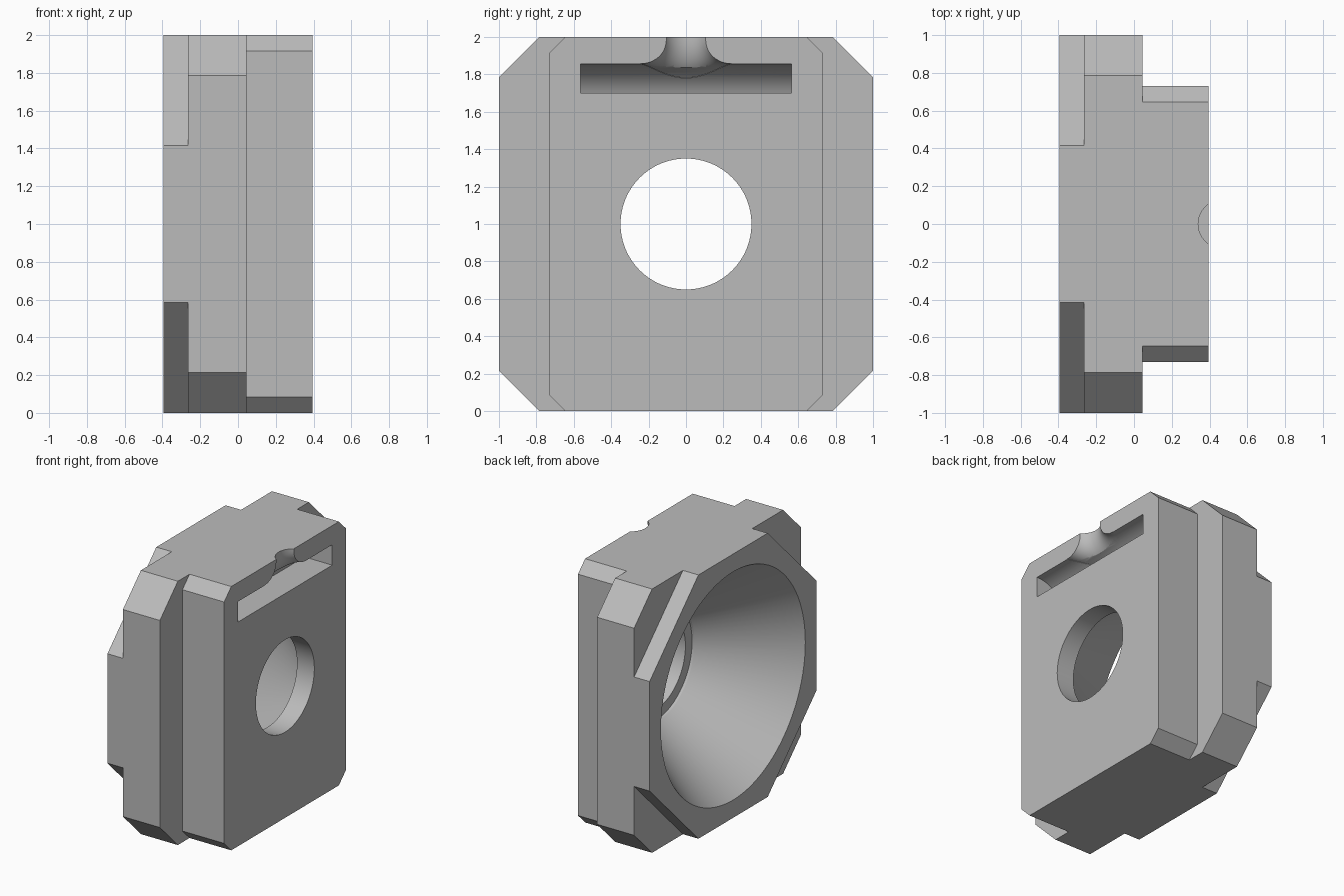
import bpy, bmesh, math
from math import sin, cos, pi, sqrt

default = bpy.data.objects.get("Cube")
if default:
    bpy.data.objects.remove(default, do_unlink=True)

grey = bpy.data.materials.new("plain_grey")
grey.use_nodes = True
colour = (0.5, 0.5, 0.5, 1)
grey.diffuse_color = colour
grey.node_tree.nodes["Principled BSDF"].inputs["Base Color"].default_value = colour

FRONT = 0.395   # half thickness along x
MID = 1.0       # height of the bore axis


def make(name, rings):
    """Skin a list of equal-length closed rings and cap both ends."""
    bm = bmesh.new()
    loops = [[bm.verts.new(p) for p in ring] for ring in rings]
    n = len(loops[0])
    for a, b in zip(loops, loops[1:]):
        for i in range(n):
            j = (i + 1) % n
            bm.faces.new((a[i], a[j], b[j], b[i]))
    bm.faces.new(loops[0])
    bm.faces.new(loops[-1])
    bmesh.ops.recalc_face_normals(bm, faces=bm.faces)
    mesh = bpy.data.meshes.new(name)
    bm.to_mesh(mesh)
    bm.free()
    mesh.materials.append(grey)
    obj = bpy.data.objects.new(name, mesh)
    bpy.context.collection.objects.link(obj)
    return obj


def slab(name, x0, x1, half, cut):
    """Rectangular plate with chamfered corners, thick along x."""
    k = 1 - cut
    s = half - cut
    outline = [(s, 1), (half, k), (half, -k), (s, -1),
               (-s, -1), (-half, -k), (-half, k), (-s, 1)]
    return make(name, [[(x, y, MID + z) for y, z in outline] for x in (x0, x1)])


def bore(name, profile, n=96):
    """Turned shape around the x axis from (x, radius) pairs."""
    return make(name, [[(x, r * cos(2 * pi * i / n), MID + r * sin(2 * pi * i / n))
                        for i in range(n)] for x, r in profile])


def combine(target, tool, operation):
    mod = target.modifiers.new(operation.lower(), "BOOLEAN")
    mod.operation = operation
    mod.solver = "EXACT"
    mod.object = tool
    bpy.context.view_layer.objects.active = target
    bpy.ops.object.modifier_apply(modifier=mod.name)
    bpy.data.objects.remove(tool, do_unlink=True)


# Three stacked plates
body = slab("mount_block", -0.265, 0.045, 1.0, 0.215)
combine(body, slab("rear_plate", -FRONT, -0.1, 1.0, 0.585), "UNION")
combine(body, slab("front_plate", -0.1, FRONT, 0.73, 0.085), "UNION")

# Conical recess, small seat and through hole
cone_slope = (0.865 - 0.43) / 0.625
combine(body, bore("cone_cutter", [(-0.5, 0.865 + cone_slope * 0.105), (0.23, 0.43),
                                   (0.25, 0.43), (0.25, 0.35), (0.5, 0.35)]), "DIFFERENCE")

# Slot with an arched roof and level floor
ROOF_R, ROOF_Z, FLOOR = 0.2535, 1.6015, 1.70


def roof(depth):
    return ROOF_Z + sqrt(ROOF_R ** 2 - max(depth, 0) ** 2)


deep = math.acos((FLOOR - ROOF_Z) / ROOF_R)
section = [(FRONT - ROOF_R * sin(deep * i / 20), ROOF_Z + ROOF_R * cos(deep * i / 20))
           for i in range(21)]
section += [(FRONT + 0.1, FLOOR), (FRONT + 0.1, roof(0))]
combine(body, make("slot_cutter", [[(x, y, z) for x, z in section]
                                   for y in (-0.565, 0.565)]), "DIFFERENCE")

# Flared channel from the top edge down into the slot roof
AXIS, NECK, FLARE, SHOULDER = FRONT + 0.073, 0.128, 0.125, 1.985
N = 64


def channel_ring(r, height):
    ring = []
    for i in range(N):
        a = 2 * pi * i / N
        x = AXIS + r * cos(a)
        wide = AXIS + (NECK + FLARE) * cos(a)
        ring.append((x, r * sin(a), height(roof(FRONT - wide) + 0.002)))
    return ring


rings = [channel_ring(NECK, lambda z: 2.1)]
for step in range(13):
    t = step / 12 * pi / 2
    rings.append(channel_ring(NECK + FLARE * (1 - cos(t)),
                              lambda z, t=t: SHOULDER - (SHOULDER - z) * sin(t)))
rings.append(channel_ring(NECK + FLARE, lambda z: FLOOR + 0.03))
combine(body, make("channel_cutter", rings), "DIFFERENCE")

# Clean flat faces and shade
bm = bmesh.new()
bm.from_mesh(body.data)
bmesh.ops.remove_doubles(bm, verts=bm.verts, dist=0.0002)
bmesh.ops.dissolve_limit(bm, angle_limit=0.002, verts=bm.verts, edges=bm.edges)
bm.to_mesh(body.data)
bm.free()
bpy.ops.object.select_all(action="DESELECT")
body.select_set(True)
bpy.context.view_layer.objects.active = body
bpy.ops.object.shade_smooth_by_angle(angle=math.radians(25))
